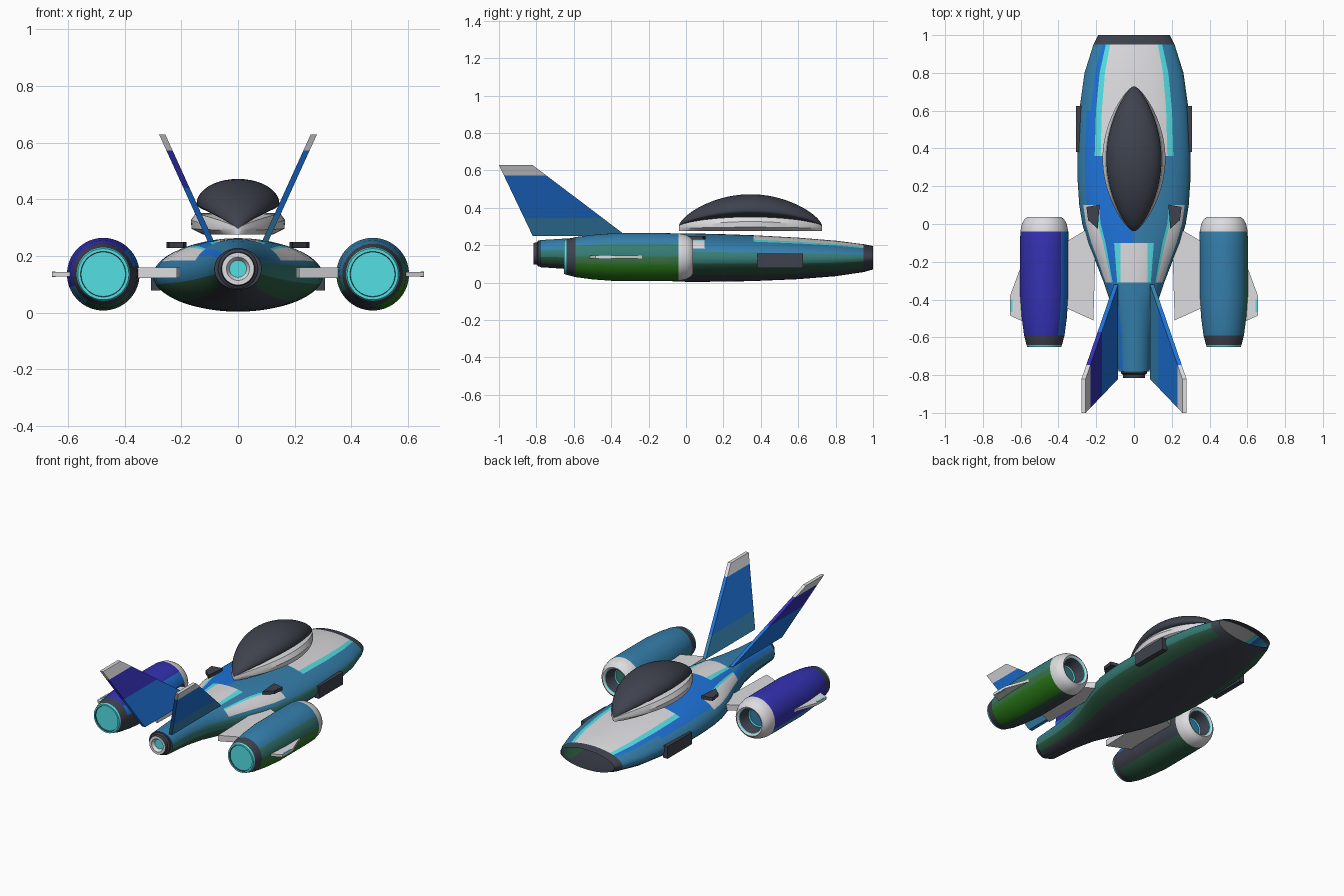
import bpy, bmesh
from math import sin, cos, pi, radians, degrees, asin

cube = bpy.data.objects.get("Cube")
if cube:
    bpy.data.objects.remove(cube, do_unlink=True)

# Palette (display values, turned into linear ones)
PALETTE = {
    "blue": (30, 115, 218), "teal_blue": (53, 128, 173), "teal_green": (54, 124, 117),
    "mid_green": (58, 116, 66), "green": (42, 122, 24), "deep_green": (46, 92, 68),
    "indigo": (53, 50, 180), "dark_grey": (62, 66, 77),
    "light_grey": (221, 221, 225), "cyan": (84, 224, 229),
}
NAMES = list(PALETTE)
MATS = []
for name, rgb in PALETTE.items():
    col = [((c / 255 + 0.055) / 1.055) ** 2.4 for c in rgb] + [1]
    m = bpy.data.materials.new(name)
    m.use_nodes = True
    m.diffuse_color = col
    bsdf = m.node_tree.nodes["Principled BSDF"]
    bsdf.inputs["Base Color"].default_value = col
    bsdf.inputs["Roughness"].default_value = 0.6
    MATS.append(m)


def loft(name, rings, rule, start=None, end=None, smooth=True):
    """Skin closed rings; rule(i, j) names the colour, start and end colour the caps."""
    n = len(rings[0])
    verts = [p for r in rings for p in r]
    faces, cols = [], []
    for i in range(len(rings) - 1):
        for j in range(n):
            k = (j + 1) % n
            faces.append((i * n + j, i * n + k, (i + 1) * n + k, (i + 1) * n + j))
            cols.append(rule(i, j))
    if start:
        faces.append(tuple(range(n)))
        cols.append(start)
    if end:
        faces.append(tuple(range(len(verts) - n, len(verts))))
        cols.append(end)
    me = bpy.data.meshes.new(name)
    me.from_pydata(verts, [], faces)
    used = [c for c in NAMES if c in cols]
    for c in used:
        me.materials.append(MATS[NAMES.index(c)])
    for p, c in zip(me.polygons, cols):
        p.material_index = used.index(c)
        p.use_smooth = smooth
    bm = bmesh.new()
    bm.from_mesh(me)
    bmesh.ops.recalc_face_normals(bm, faces=bm.faces)
    bm.to_mesh(me)
    bm.free()
    if smooth:
        me.set_sharp_from_angle(angle=radians(32))
    ob = bpy.data.objects.new(name, me)
    bpy.context.collection.objects.link(ob)
    return ob


N = 90  # facets around the round parts


def bearing(j):
    """Angle of ring position j from the top, between -180 and 180, positive towards +x."""
    a = j * 360 / N
    return a - 360 if a > 180 else a


def warp(a, pivot):
    """Slide the 20 degree lines of a ring to the pivot angle."""
    s = abs(a)
    if s < 20:
        s *= pivot / 20
    elif s < 90:
        s = pivot + (s - 20) * (90 - pivot) / 70
    return radians(s if a > 0 else -s)


def oval(x, y, z, w, h, pivot=20):
    angles = [warp(bearing(j), pivot) for j in range(N)]
    return [(x + w * sin(a), y, z + h * cos(a)) for a in angles]


def prism(name, pts, offset, col):
    far = [tuple(a + b for a, b in zip(p, offset)) for p in pts]
    return loft(name, [pts, far], lambda i, j: col, col, col, smooth=False)


# Hull: y, half width, top, bottom
STATIONS = [
    (1, .19, .195, .07), (.95, .215, .205, .056), (.8, .262, .224, .034),
    (.6, .29, .24, .018), (.36, .3, .253, .008), (.22, .298, .258, .005),
    (.1, .29, .261, .004), (0, .274, .263, .004), (-.1, .245, .263, .008),
    (-.2, .203, .262, .016), (-.31, .16, .26, .03), (-.45, .114, .252, .052),
    (-.6, .092, .238, .07), (-.78, .083, .227, .082),
]


def hull_ring(y, w, top, bottom):
    # The deck panel keeps its width while the hull narrows
    pivot = degrees(asin(.072 / w)) if -.35 < y < -.05 else 20
    return oval(0, y, (top + bottom) / 2, w, (top - bottom) / 2, pivot)


def hull_colour(i, j):
    a = bearing(j + 0.5)
    side, y = abs(a), (STATIONS[i][0] + STATIONS[i + 1][0]) / 2
    if y > 0.95:
        return "dark_grey"
    if y > 0.36 and side < 44:                    # nose panel
        return "light_grey" if side < 36 else "cyan"
    if -0.31 < y < -0.1 and side < 28:            # rear deck panel
        return "light_grey" if side < 20 else "cyan"
    if -0.31 < y < 0.1 and 40 < side < 68:        # shoulder panels
        return "cyan" if side < 44 else "light_grey"
    if side > 136:
        return "dark_grey"
    if a < 0 and not (y < -0.31 and side < 44):
        band = 52 if y > 0.6 else 60
        return "blue" if side < band else "teal_blue" if side < 105 else "deep_green"
    return "teal_blue" if side < 76 else "teal_green" if side < 104 else "deep_green"


loft("hull", [hull_ring(*st) for st in STATIONS], hull_colour, end="dark_grey")

# Tail nozzle
NOZZLE = [(-.775, .07), (-.79, .07), (-.797, .06), (-.816, .057), (-.816, .041), (-.798, .03)]
TONES = ["dark_grey", "dark_grey", "dark_grey", "light_grey", "light_grey"]
loft("tail_nozzle", [oval(0, y, .155, r, r) for y, r in NOZZLE],
     lambda i, j: TONES[i], end="cyan")

# Canopy: pointed leaf plan with a domed glass and a rim
T0, LENGTH, STEPS = -.04, .77, 36


def leaf(k):
    t = (1 - cos(pi * (0.03 + 0.94 * k / STEPS))) / 2
    return T0 + LENGTH * t, sin(pi * t)


glass, rim = [], []
for k in range(STEPS + 1):
    y, s = leaf(k)
    w = .146 * s ** .68
    base, top = .292 + .055 * s ** .5, .296 + .176 * s ** .6
    mid = base + (top - base) * .3
    glass.append([(w * cos(a), y, mid + ((top if sin(a) > 0 else 2 * mid - base) - mid) * sin(a))
                  for a in [2 * pi * q / 40 for q in range(40)]])
    half = [(w * .85, .276), (w * 1.12, .29 + .006 * s), (w * 1.14, .296 + .03 * s),
            (w * 1.02, base + .004)]
    rim.append([(x, y, z) for x, z in half] + [(-x, y, z) for x, z in reversed(half)])
loft("canopy_glass", glass, lambda i, j: "dark_grey", "dark_grey", "dark_grey")
loft("canopy_rim", rim, lambda i, j: "light_grey", "light_grey", "light_grey")

# Engine profile from the intake back to the exhaust: y, radius, colour of the next band
ENGINE = [
    (-.045, .054, "cyan"), (-.04, .061, "dark_grey"), (-.01, .07, "dark_grey"),
    (.028, .076, "cyan"), (.033, .08, "light_grey"), (.037, .09, "light_grey"),
    (.024, .106, "light_grey"), (0, .119, "light_grey"), (-.04, .127, "body"),
    (-.12, .128, "body"), (-.38, .128, "body"), (-.5, .119, "body"),
    (-.59, .107, "dark_grey"), (-.64, .094, "cyan"), (-.652, .09, "cyan"),
    (-.652, .08, "dark_grey"), (-.645, .078, "cyan"),
]


def engine_body(side, a):
    if side > 0:
        if a < -90:
            return "teal_green" if a > -120 else "dark_grey"
        return ("teal_blue" if a < 55 else "teal_green" if a < 90 else
                "mid_green" if a < 110 else "green" if a < 165 else "deep_green")
    if a < -110:
        return "teal_blue" if a > -150 else "deep_green"
    return ("indigo" if a < 43 else "blue" if a < 75 else
            "dark_grey" if a < 130 else "deep_green")


def engine_colour(side):
    def rule(i, j):
        c = ENGINE[i][2]
        return engine_body(side, bearing(j + 0.5)) if c == "body" else c
    return rule


# Tail fin bands: bottom height and the colours on each side
FIN = [(.25, "blue", "teal_blue"), (.345, "blue", "blue"),
       (.44, "indigo", "blue"), (.573, "light_grey", "light_grey"), (.628, "", "")]


def fin_ring(s, z):
    f = (z - .25) / .378
    x, front, back = .095 + .172 * f, -.32 - .5 * f, -.82 - .18 * f
    return [(s * (x + dx), y, z) for dx, y in
            ((-.011, front), (.011, front), (.011, back), (-.011, back))]


for s, side in ((-1, "right"), (1, "left")):
    loft(side + "_engine", [oval(s * .475, y, .136, r, r) for y, r, c in ENGINE],
         engine_colour(s), "teal_green" if s > 0 else "teal_blue", "cyan")

    loft(side + "_tail_fin", [fin_ring(s, b[0]) for b in FIN],
         lambda i, j: FIN[i][1 if s < 0 else 2],
         FIN[0][1 if s < 0 else 2], "light_grey", smooth=False)

    # Stub wing between hull and engine
    wing = [(.2, 0), (.37, -.1), (.37, -.44), (.215, -.51)]
    prism(side + "_stub_wing", [(s * x, y, .123) for x, y in wing], (0, 0, .037), "light_grey")

    # Small outer fin on the engine, with a marker near its tip
    blade = [(.59, -.2), (.656, -.38), (.656, -.485), (.59, -.515)]
    prism(side + "_engine_fin", [(s * x, y, .128) for x, y in blade], (0, 0, .016), "light_grey")
    tip = [(.644, -.4), (.655, -.4), (.655, -.465), (.644, -.465)]
    prism(side + "_fin_marker", [(s * x, y, .126) for x, y in tip], (0, 0, .02), "cyan")

    # Shoulder vent
    vent = [(.182, .103), (.252, .09), (.243, .02), (.192, -.025)]
    prism(side + "_shoulder_vent", [(s * x, y, .229) for x, y in vent], (0, 0, .021), "dark_grey")

    # Side pod on the hull flank
    pod = [(.38, .078), (.625, .078), (.625, .156), (.38, .156)]
    prism(side + "_side_pod", [(s * .275, y, z) for y, z in pod], (s * .032, 0, 0), "dark_grey")
